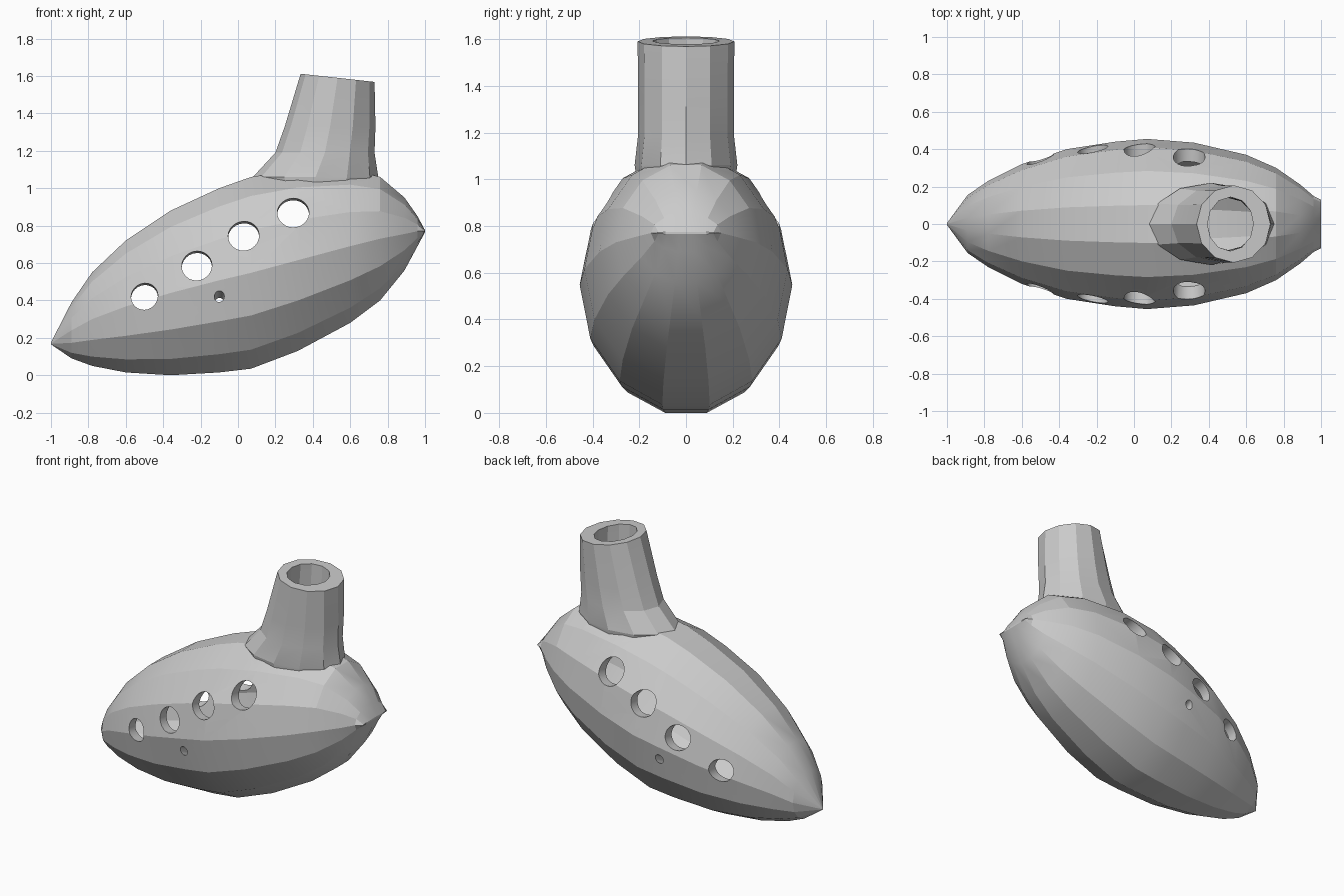
import bpy, bmesh, math
from mathutils import Vector

if "Cube" in bpy.data.objects:
    bpy.data.objects.remove(bpy.data.objects["Cube"], do_unlink=True)

clay = bpy.data.materials.new("grey clay")
clay.use_nodes = True
GREY = (0.6, 0.6, 0.6, 1)
clay.diffuse_color = GREY
clay.node_tree.nodes["Principled BSDF"].inputs["Base Color"].default_value = GREY


def loft(name, rings):
    """Skin a closed solid over a list of equal-length rings."""
    bm = bmesh.new()
    loops = [[bm.verts.new(p) for p in ring] for ring in rings]
    n = len(loops[0])
    for a, b in zip(loops, loops[1:]):
        for i in range(n):
            j = (i + 1) % n
            bm.faces.new((a[i], a[j], b[j], b[i]))
    bm.faces.new(loops[0])
    bm.faces.new(loops[-1])
    bmesh.ops.recalc_face_normals(bm, faces=bm.faces)
    mesh = bpy.data.meshes.new(name)
    bm.to_mesh(mesh)
    bm.free()
    mesh.materials.append(clay)
    obj = bpy.data.objects.new(name, mesh)
    bpy.context.collection.objects.link(obj)
    return obj


def body_ring(x, low, high, half, wall=0, sides=14):
    """Upright egg section with a flat top and bottom facet."""
    mid = (low + high) / 2
    tall = ((high - low) / 2 - wall) / math.cos(math.pi / sides)
    ring = []
    for i in range(sides):
        a = 2 * math.pi * (i + 0.5) / sides
        ring.append(Vector((x, (half - wall) * math.sin(a), mid + tall * math.cos(a))))
    return ring


def spout_ring(z, left, right, half, slope=0, sides=12):
    mid, rx = (left + right) / 2, (right - left) / 2
    ring = []
    for i in range(sides):
        a = 2 * math.pi * i / sides
        dx = rx * math.cos(a)
        ring.append(Vector((mid + dx, half * math.sin(a), z + slope * dx)))
    return ring


def combine(target, tool, operation):
    mod = target.modifiers.new(tool.name, "BOOLEAN")
    mod.object = tool
    mod.operation = operation
    mod.solver = "EXACT"
    bpy.context.view_layer.objects.active = target
    bpy.ops.object.modifier_apply(modifier=mod.name)
    bpy.data.objects.remove(tool, do_unlink=True)


# Body stations: x, bottom, top, half width
stations = [
    (-1.0, 0.165, 0.175, 0.005), (-0.89, 0.09, 0.39, 0.155),
    (-0.78, 0.05, 0.55, 0.23), (-0.6, 0.015, 0.72, 0.32),
    (-0.36, 0.0, 0.88, 0.4), (-0.1, 0.015, 1.0, 0.44),
    (0.07, 0.035, 1.06, 0.455), (0.32, 0.13, 1.1, 0.435),
    (0.6, 0.28, 1.1, 0.37), (0.76, 0.4, 1.06, 0.3),
    (0.89, 0.56, 0.95, 0.21), (0.96, 0.69, 0.85, 0.15),
    (1.0, 0.765, 0.775, 0.13),
]
ocarina = loft("vessel_flute_body", [body_ring(*s) for s in stations])

# Flared mouthpiece with a tilted rim
spout = loft("mouthpiece", [
    spout_ring(0.93, 0.14, 0.7, 0.2), spout_ring(1.06, 0.08, 0.75, 0.22),
    spout_ring(1.19, 0.2, 0.73, 0.205), spout_ring(1.33, 0.25, 0.735, 0.205),
    spout_ring(1.59, 0.335, 0.73, 0.207, -0.11)])
combine(ocarina, spout, "UNION")

# Hollow chamber and airway
WALL = 0.07
chamber = loft("chamber", [body_ring(*s, WALL) for s in stations[1:-2]])
combine(ocarina, chamber, "DIFFERENCE")
airway = loft("airway", [
    spout_ring(0.85, 0.36, 0.64, 0.14), spout_ring(1.2, 0.36, 0.65, 0.14),
    spout_ring(1.7, 0.4, 0.635, 0.145)])
combine(ocarina, airway, "DIFFERENCE")

# Finger holes on both sides: x, z, radius, inward droop
holes = [(-0.5, 0.43, 0.072, 0.15), (-0.22, 0.585, 0.081, 0.15),
         (0.03, 0.745, 0.083, 0.15), (0.295, 0.875, 0.085, 0.15),
         (-0.1, 0.41, 0.027, 0.5)]
for x, z, radius, droop in holes:
    for side in (-1, 1):
        rings = []
        for y in (0.2, 0.6):
            rings.append([Vector((x + radius * math.cos(a), side * y,
                                  z + radius * math.sin(a) + droop * (y - 0.4)))
                          for a in (2 * math.pi * i / 24 for i in range(24))])
        combine(ocarina, loft("finger_hole", rings), "DIFFERENCE")

# Gentle smoothing between the shallow facets
bpy.ops.object.select_all(action="DESELECT")
ocarina.select_set(True)
bpy.context.view_layer.objects.active = ocarina
bpy.ops.object.shade_smooth_by_angle(angle=math.radians(16))
